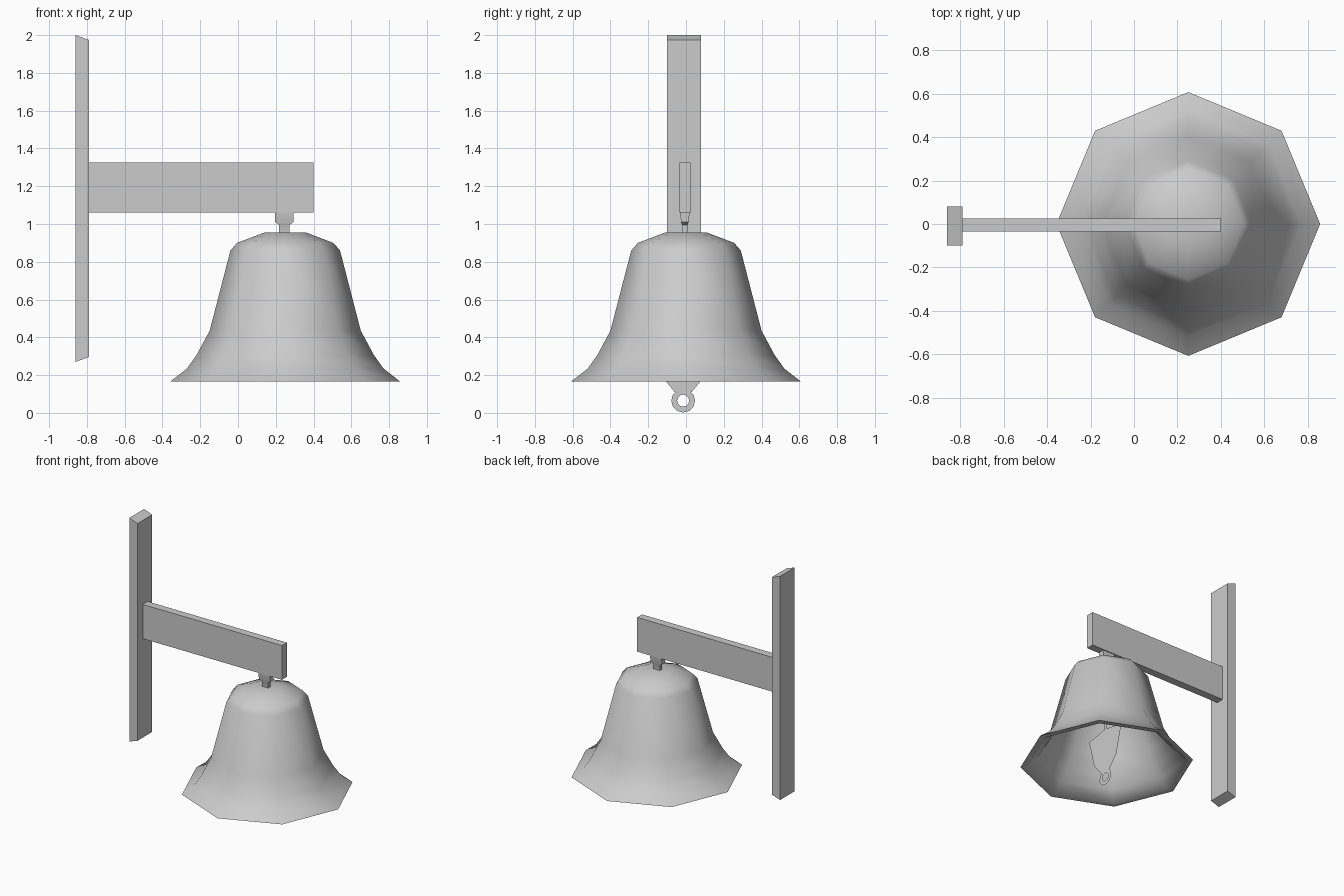
import bpy, bmesh, math

if "Cube" in bpy.data.objects:
    bpy.data.objects.remove(bpy.data.objects["Cube"])

BELL_X = 0.25


def make_object(name, bm, angle=None):
    bmesh.ops.recalc_face_normals(bm, faces=bm.faces)
    mesh = bpy.data.meshes.new(name)
    bm.to_mesh(mesh)
    bm.free()
    obj = bpy.data.objects.new(name, mesh)
    bpy.context.collection.objects.link(obj)
    if angle:
        bpy.ops.object.select_all(action='DESELECT')
        obj.select_set(True)
        bpy.context.view_layer.objects.active = obj
        bpy.ops.object.shade_smooth_by_angle(angle=math.radians(angle))
    return obj


def loft(bm, rings, cap=True):
    """Joins rings of points with quads and caps both ends."""
    loops = [[bm.verts.new(p) for p in ring] for ring in rings]
    for a, b in zip(loops, loops[1:]):
        n = len(a)
        for i in range(n):
            bm.faces.new((a[i], a[(i + 1) % n], b[(i + 1) % n], b[i]))
    if cap:
        bm.faces.new(loops[0])
        bm.faces.new(loops[-1])


def side_prism(name, outline, y0, y1):
    """Extrudes an x/z outline along y."""
    bm = bmesh.new()
    loft(bm, [[(x, y, z) for x, z in outline] for y in (y0, y1)])
    return make_object(name, bm, 30)


# Wall post with slanted ends, and the horizontal arm
side_prism("wall_post", [(-0.86, 0.27), (-0.79, 0.295), (-0.79, 1.975), (-0.86, 2.0)], -0.10, 0.08)
side_prism("support_arm", [(-0.80, 1.06), (0.40, 1.06), (0.40, 1.325), (-0.80, 1.325)], -0.035, 0.025)

# Tapered hanger between arm and bell: (z, half width x, half width y)
bm = bmesh.new()
cx, cy = BELL_X - 0.005, -0.006
loft(bm, [[(cx + sx * hx, cy + sy * hy, z) for sx, sy in ((-1, -1), (1, -1), (1, 1), (-1, 1))]
          for z, hx, hy in ((0.94, 0.027, 0.012), (0.995, 0.027, 0.014),
                            (1.01, 0.048, 0.02), (1.065, 0.05, 0.025))])
make_object("hanger", bm, 30)

# Eight-sided hollow bell, outer wall then inner wall (radius, z)
profile = [(0.11, 0.955), (0.255, 0.90), (0.29, 0.86), (0.40, 0.435), (0.47, 0.305),
           (0.52, 0.235), (0.607, 0.167), (0.565, 0.167), (0.49, 0.235), (0.44, 0.305),
           (0.365, 0.435), (0.25, 0.85), (0.10, 0.91)]
bm = bmesh.new()
loft(bm, [[(BELL_X + r * math.cos(i * math.pi / 4), r * math.sin(i * math.pi / 4), z)
           for i in range(8)] for r, z in profile])
make_object("bell", bm, 60)

# Flat clapper plate with a ring at its lower end
bm = bmesh.new()
cy, cz, sides = -0.015, 0.065, 12
rings = [[(BELL_X, cy + r * math.cos(i * math.tau / sides), cz + r * math.sin(i * math.tau / sides))
          for i in range(sides)] for r in (0.063, 0.032)]
loft(bm, rings, cap=False)
half = [(0.045, 0.111), (0.09, 0.165), (0.12, 0.20), (0.175, 0.42), (0.015, 0.45), (0.012, 0.92)]
outline = [(cy + w, z) for w, z in half] + [(cy - w, z) for w, z in reversed(half)]
bm.faces.new([bm.verts.new((BELL_X, y, z)) for y, z in outline])
make_object("clapper", bm)
